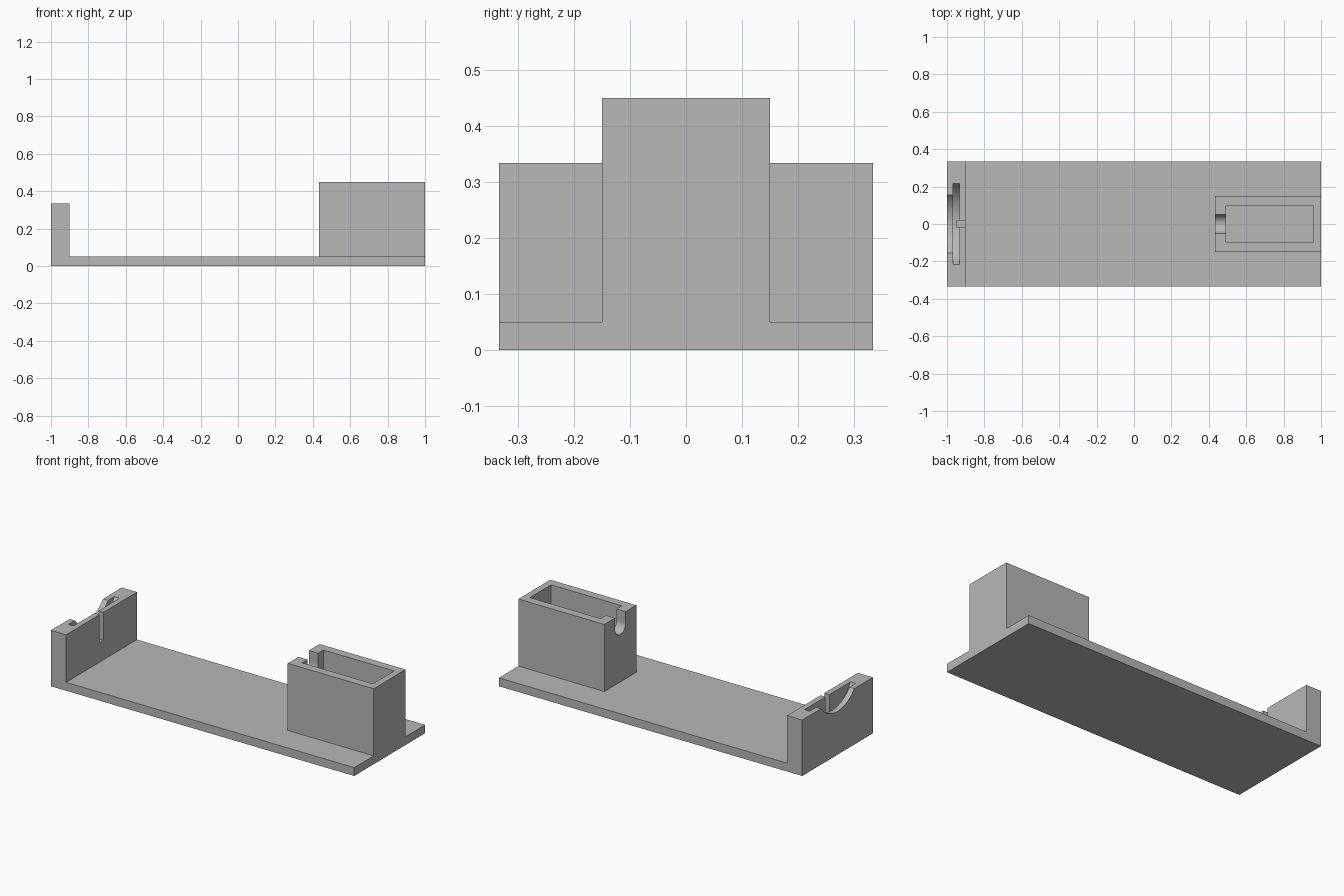
import bpy
import math

if "Cube" in bpy.data.objects:
    bpy.data.objects.remove(bpy.data.objects["Cube"], do_unlink=True)

grey = bpy.data.materials.new("plain grey")
grey.use_nodes = True
grey.diffuse_color = (0.48, 0.48, 0.48, 1)
grey.node_tree.nodes["Principled BSDF"].inputs["Base Color"].default_value = grey.diffuse_color


def box(name, x0, x1, half_y, z0, z1):
    """Block centred on y = 0."""
    bpy.ops.mesh.primitive_cube_add(size=1, location=((x0 + x1) / 2, 0, (z0 + z1) / 2))
    ob = bpy.context.object
    ob.name = name
    ob.scale = (x1 - x0, 2 * half_y, z1 - z0)
    bpy.ops.object.transform_apply(location=False, rotation=False, scale=True)
    ob.data.materials.append(grey)
    return ob


def rod(name, x0, x1, radius, z):
    """Cylinder lying along x."""
    bpy.ops.mesh.primitive_cylinder_add(vertices=96, radius=radius, depth=x1 - x0,
                                        location=((x0 + x1) / 2, 0, z),
                                        rotation=(0, math.pi / 2, 0))
    ob = bpy.context.object
    ob.name = name
    ob.data.materials.append(grey)
    return ob


def cut(target, cutters):
    """Subtract each cutter in turn, then remove it."""
    for cutter in cutters:
        cutter.hide_render = True
        bpy.context.view_layer.objects.active = target
        mod = target.modifiers.new("cut", "BOOLEAN")
        mod.operation = "DIFFERENCE"
        mod.solver = "EXACT"
        mod.object = cutter
        bpy.ops.object.modifier_apply(modifier=mod.name)
        bpy.data.objects.remove(cutter, do_unlink=True)
    bpy.ops.object.select_all(action="DESELECT")
    target.select_set(True)
    bpy.context.view_layer.objects.active = target
    bpy.ops.object.shade_smooth_by_angle(angle=math.radians(30))


FLOOR = 0.05
WIDTH = 1 / 3

# Base plate
box("base_plate", -1, 1, WIDTH, 0, FLOOR)

# End wall with a stepped round recess and a narrow shaft slot
wall = box("end_wall", -1, -0.9, WIDTH, FLOOR, 1 / 3)
disc_z = 0.458
cut(wall, [
    rod("outer_recess", -1.1, -0.95, 0.2, disc_z),
    rod("disc_groove", -0.967, -0.933, 0.25, disc_z),
    box("shaft_slot", -0.95, -0.8, 0.018, 0.165, 0.6),
])

# Open-topped housing with a round-bottomed notch in its inner end
housing = box("housing", 0.433, 1, 0.15, FLOOR, 0.45)
notch_z = 0.383
cut(housing, [
    box("pocket", 0.493, 0.96, 0.1, 0, 0.6),
    rod("notch_round", 0.3, 0.55, 0.05, notch_z),
    box("notch_opening", 0.3, 0.55, 0.05, notch_z, 0.6),
])
